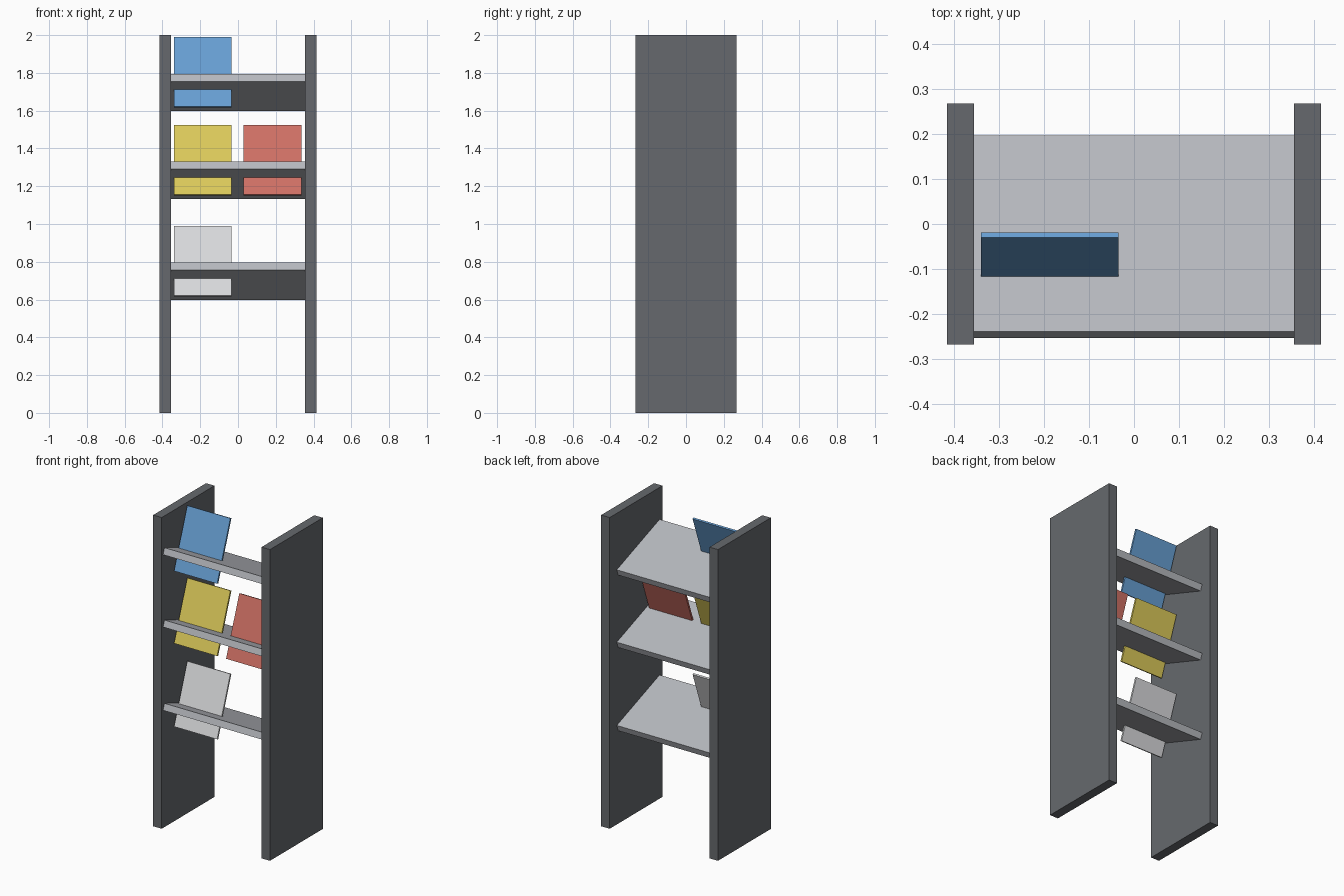
import bpy
import math
from mathutils import Matrix, Vector

cube = bpy.data.objects.get("Cube")
if cube:
    bpy.data.objects.remove(cube, do_unlink=True)


def make_material(name, hex_colour):
    """Flat material from an sRGB hex string."""
    srgb = [int(hex_colour[i:i + 2], 16) / 255 for i in (0, 2, 4)]
    colour = [c / 12.92 if c < 0.04 else ((c + 0.055) / 1.055) ** 2.4 for c in srgb] + [1]
    mat = bpy.data.materials.new(name)
    mat.use_nodes = True
    mat.diffuse_color = colour
    mat.node_tree.nodes["Principled BSDF"].inputs["Base Color"].default_value = colour
    return mat


def box(name, low, high, mat, frame=Matrix()):
    """Box between two corners, placed in the given frame."""
    low, high = Vector(low), Vector(high)
    bpy.ops.mesh.primitive_cube_add(size=1)
    obj = bpy.context.object
    obj.name = name
    obj.data.transform(Matrix.Translation((low + high) / 2) @ Matrix.Diagonal((*(high - low), 1)))
    obj.matrix_world = frame
    obj.data.materials.append(mat)
    return obj


panel_grey = make_material("panel grey", "66696D")
shelf_grey = make_material("shelf light grey", "B6B9BE")
blue = make_material("blue", "679FD3")
yellow = make_material("yellow", "DCCA5A")
red = make_material("red", "CF7065")
white = make_material("off white", "D9DADC")

INNER, OUTER, DEPTH, HEIGHT = 0.355, 0.415, 0.268, 2.0
TILT = math.radians(-20)

# Upright side panels
box("left_panel", (INNER, -DEPTH, 0), (OUTER, DEPTH, HEIGHT), panel_grey)
box("right_panel", (-OUTER, -DEPTH, 0), (-INNER, DEPTH, HEIGHT), panel_grey)

# Sloping shelves, each with cards standing square through it
RIGHT, LEFT = -0.34, 0.03
CARD_WIDTH = 0.306
shelves = [
    ("top", 1.795, [("blue_card", RIGHT, blue)]),
    ("middle", 1.33, [("yellow_card", RIGHT, yellow), ("red_card", LEFT, red)]),
    ("bottom", 0.795, [("white_card", RIGHT, white)]),
]
for level, z, cards in shelves:
    # Frame origin is the upper front edge of the shelf
    frame = Matrix.Translation((0, -0.239, z)) @ Matrix.Rotation(TILT, 4, "X")
    box(level + "_shelf", (-INNER, 0, -0.042), (INNER, 0.463, 0), shelf_grey, frame)
    for name, x, mat in cards:
        box(name, (x, 0.13, -0.138), (x + CARD_WIDTH, 0.142, 0.255), mat, frame)
